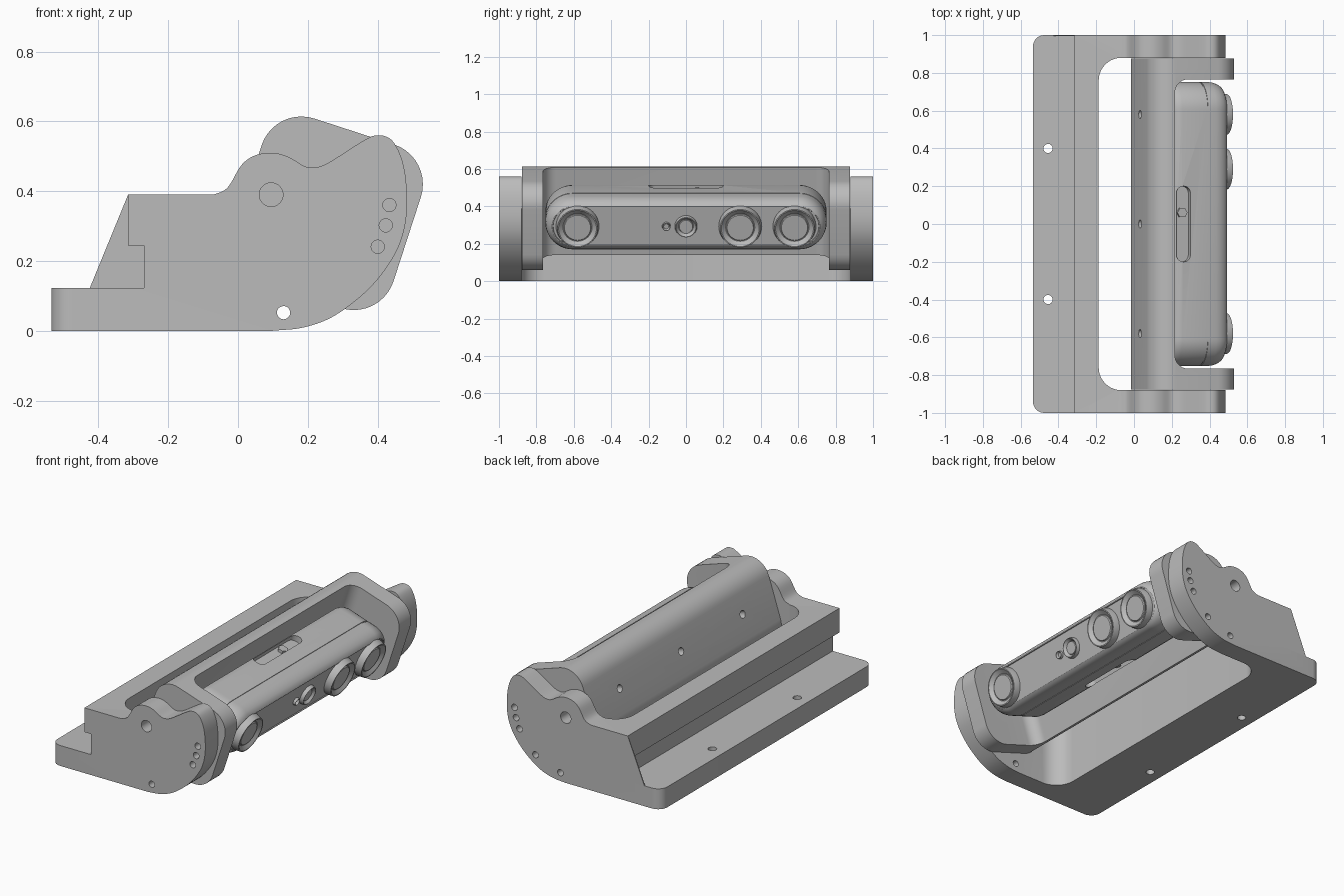
import bpy
import bmesh
from math import cos, sin, pi, radians
from mathutils import Vector

cube = bpy.data.objects.get("Cube")
if cube:
    bpy.data.objects.remove(cube, do_unlink=True)

grey = bpy.data.materials.new("plain_grey")
grey.use_nodes = True
grey.diffuse_color = (0.5, 0.5, 0.5, 1)
grey.node_tree.nodes["Principled BSDF"].inputs["Base Color"].default_value = (0.5, 0.5, 0.5, 1)

TILT = radians(18)   # lean of the cradle and everything it holds


def finish(name, bm, tilt=0.0):
    bmesh.ops.recalc_face_normals(bm, faces=bm.faces)
    mesh = bpy.data.meshes.new(name)
    bm.to_mesh(mesh)
    bm.free()
    ob = bpy.data.objects.new(name, mesh)
    ob.rotation_euler.y = tilt
    bpy.context.collection.objects.link(ob)
    mesh.materials.append(grey)
    return ob


def place(axis, a, b, t):
    return {"X": (t, a, b), "Y": (a, t, b), "Z": (a, b, t)}[axis]


def loft(rings, axis):
    """Skin a list of (offset, outline) rings along an axis and cap both ends."""
    bm = bmesh.new()
    loops = [[bm.verts.new(place(axis, a, b, t)) for a, b in pts] for t, pts in rings]
    for p, q in zip(loops, loops[1:]):
        for i in range(len(p)):
            j = (i + 1) % len(p)
            bm.faces.new((p[i], p[j], q[j], q[i]))
    bm.faces.new(loops[0])
    bm.faces.new(loops[-1])
    return bm


def prism(pts, axis, t0, t1):
    return loft([(t0, pts), (t1, pts)], axis)


def rounded_rect(x0, x1, y0, y1, r, n=10):
    pts = []
    for k, (cx, cy) in enumerate([(x1 - r, y1 - r), (x0 + r, y1 - r), (x0 + r, y0 + r), (x1 - r, y0 + r)]):
        for i in range(n + 1):
            a = pi / 2 * (k + i / n)
            pts.append((cx + r * cos(a), cy + r * sin(a)))
    return pts


def circle(cx, cy, r, n=32):
    return [(cx + r * cos(2 * pi * i / n), cy + r * sin(2 * pi * i / n)) for i in range(n)]


def spline(points, steps=5):
    """Smooth curve through the given points."""
    p = [Vector(q) for q in points]
    p = [2 * p[0] - p[1]] + p + [2 * p[-1] - p[-2]]
    out = []
    for a, b, c, d in zip(p, p[1:], p[2:], p[3:]):
        for i in range(steps):
            t = i / steps
            out.append(tuple(0.5 * (2 * b + (c - a) * t + (2 * a - 5 * b + 4 * c - d) * t * t
                                    + (3 * b - a - 3 * c + d) * t ** 3)))
    return out + [tuple(p[-2])]


def cut(ob, bm, tilt=0.0):
    tool = finish("cutter", bm, tilt)
    tool.hide_render = True
    mod = ob.modifiers.new("cut", "BOOLEAN")
    mod.operation, mod.solver, mod.object = "DIFFERENCE", "EXACT", tool
    bpy.context.view_layer.update()
    bpy.context.view_layer.objects.active = ob
    bpy.ops.object.modifier_apply(modifier=mod.name)
    bpy.data.objects.remove(tool, do_unlink=True)


def smooth(ob, angle=30):
    bpy.ops.object.select_all(action="DESELECT")
    ob.select_set(True)
    bpy.context.view_layer.objects.active = ob
    bpy.ops.object.shade_smooth_by_angle(angle=radians(angle))


# Mounting bracket: stepped foot, rear bar and two cam-shaped arms
foot = [(-0.535, 0), (-0.535, 0.122), (-0.27, 0.122), (-0.27, 0.245), (-0.315, 0.245), (-0.315, 0.39)]
arm_top = spline([(-0.07, 0.39), (-0.03, 0.41), (0.01, 0.475), (0.05, 0.503), (0.1, 0.51), (0.145, 0.498),
                  (0.19, 0.472), (0.22, 0.468), (0.26, 0.482), (0.36, 0.545), (0.4, 0.56), (0.44, 0.547),
                  (0.47, 0.49), (0.483, 0.41), (0.48, 0.31), (0.45, 0.22), (0.38, 0.125), (0.28, 0.045),
                  (0.19, 0.01), (0.1, 0)])
bm = prism(foot + arm_top, "Y", -1, 1)
corners = [e for e in bm.edges if all(v.co.x < -0.53 for v in e.verts)
           and abs(e.verts[0].co.y - e.verts[1].co.y) < 0.01]
bmesh.ops.bevel(bm, geom=corners, offset=0.06, segments=8, profile=0.5, affect="EDGES")
bracket = finish("mounting_bracket", bm)
cut(bracket, prism(rounded_rect(-0.187, 1, -0.88, 0.88, 0.12), "Z", -1, 1))

# Bolt holes in the foot, pivot holes and angle-setting holes in the arms
PIVOT = (0.095, 0.39)
for y in (-0.4, 0.4):
    cut(bracket, prism(circle(-0.455, y, 0.024), "Z", -0.5, 0.5))
for side, angles in ((-1, (-5, -15, -26, -84)), (1, (-5, -15, -26, -54, -84))):
    ends = sorted((side * 0.8, side * 1.1))
    cut(bracket, prism(circle(*PIVOT, 0.034), "Y", *ends))
    for a in map(radians, angles):
        spot = (PIVOT[0] + 0.34 * cos(a), PIVOT[1] + 0.34 * sin(a))
        cut(bracket, prism(circle(*spot, 0.019, 20), "Y", *ends))
smooth(bracket)

# Thin web closing the step at one end
finish("end_web", prism([(-0.425, 0.122)] + foot[2:], "Y", 0.994, 1))

# Tilted cradle: rounded block hollowed to a rear wall and two cheeks
bm = prism(rounded_rect(-0.1, 0.38, 0.153, 0.646, 0.12), "Y", -0.877, 0.877)
rims = [e for e in bm.edges if abs(e.verts[0].co.y - e.verts[1].co.y) < 0.01]
bmesh.ops.bevel(bm, geom=rims, offset=0.05, segments=6, profile=0.5, affect="EDGES")
cradle = finish("cradle", bm, TILT)
cut(cradle, prism(rounded_rect(0.018, 1, -0.765, 0.765, 0.07), "Z", -1, 2), TILT)
for y in (-0.58, 0, 0.58):
    cut(cradle, prism(circle(y, 0.41, 0.022), "X", -0.3, 0.2), TILT)
smooth(cradle)

# Camera body: stadium outline with softened rims, a seam and a shallow front rim
MID = 0.42


def stadium(inset):
    h = 0.147 - inset
    return rounded_rect(-0.752 + inset, 0.752 - inset, MID - h, MID + h, h - 0.001, 14)


body_rings = [(0.03, 0.06), (0.034, 0.04), (0.045, 0.02), (0.06, 0.007), (0.085, 0), (0.222, 0),
              (0.222, 0.004), (0.228, 0.004), (0.228, 0), (0.275, 0), (0.3, 0.004), (0.322, 0.013),
              (0.337, 0.024), (0.345, 0.036), (0.345, 0.04), (0.34, 0.042)]
body = finish("camera_body", loft([(u, stadium(i)) for u, i in body_rings], "X"), TILT)

# Long recesses in the top and underside, each with a fastening screw
for s in (1, -1):
    ends = sorted((MID + s * 0.11, MID + s * 0.2))
    cut(body, prism(rounded_rect(0.055, 0.13, -0.2, 0.2, 0.036), "Z", *ends), TILT)
    head = sorted((MID + s * 0.1, MID + s * 0.128))
    smooth(finish("recess_screw", prism(circle(0.092, 0.06, 0.028, 6), "Z", *head), TILT))
smooth(body)


# Lenses: tapered bezels with a sunken disc
def lens(name, y, r, inner, front):
    rings = [(0.32, r), (0.345, r), (front, r * 0.93), (front, r * 0.88),
             (front - 0.018, inner), (front - 0.018, inner * 0.95), (front - 0.012, inner * 0.9)]
    smooth(finish(name, loft([(u, circle(y, MID, q, 40)) for u, q in rings], "X"), TILT))


for name, y in (("outer_lens", -0.58), ("inner_lens", 0.29), ("far_lens", 0.58)):
    lens(name, y, 0.115, 0.078, 0.38)
lens("projector_lens", 0, 0.06, 0.04, 0.362)
lens("indicator", -0.105, 0.023, 0.014, 0.355)
